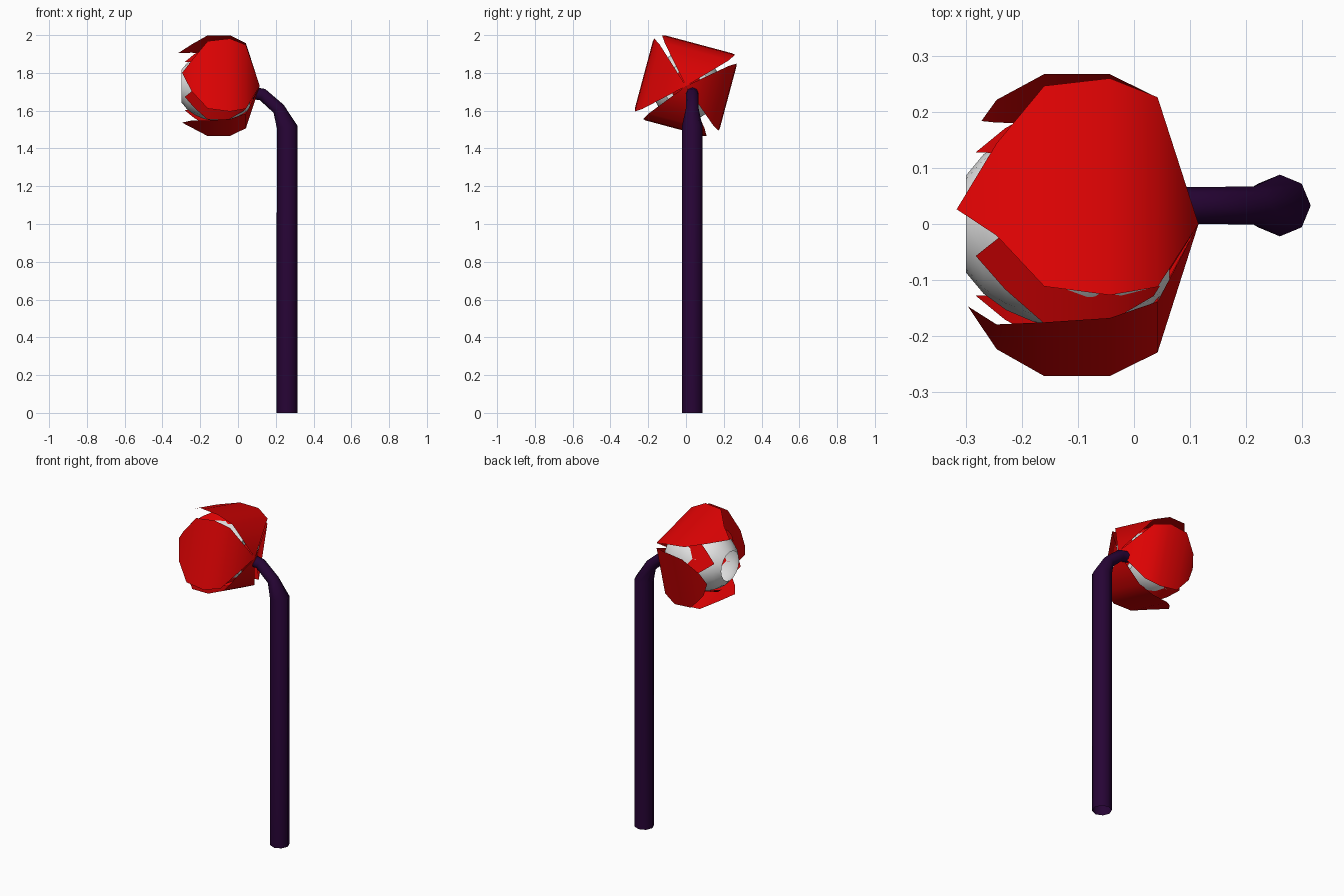
import bpy
import bmesh
import math
from mathutils import Vector

cube = bpy.data.objects.get("Cube")
if cube:
    bpy.data.objects.remove(cube, do_unlink=True)


def material(name, rgb):
    m = bpy.data.materials.new(name)
    m.use_nodes = True
    m.diffuse_color = (*rgb, 1)
    m.node_tree.nodes["Principled BSDF"].inputs["Base Color"].default_value = (*rgb, 1)
    return m


RED = material("petal red", (0.73, 0.0007, 0.001))
PURPLE = material("dark purple", (0.02, 0.0012, 0.036))
WHITE = material("bulb white", (0.8, 0.8, 0.8))
HEAD_Z = 1.73


def finish(name, bm, mat, angle):
    mesh = bpy.data.meshes.new(name)
    bm.to_mesh(mesh)
    bm.free()
    mesh.materials.append(mat)
    ob = bpy.data.objects.new(name, mesh)
    bpy.context.collection.objects.link(ob)
    bpy.ops.object.select_all(action="DESELECT")
    ob.select_set(True)
    bpy.context.view_layer.objects.active = ob
    bpy.ops.object.shade_smooth_by_angle(angle=math.radians(angle))
    return ob


def loft(bm, rings):
    """Bridge consecutive rings of equal length."""
    for a, b in zip(rings, rings[1:]):
        for i in range(len(a)):
            j = (i + 1) % len(a)
            bm.faces.new((a[i], a[j], b[j], b[i]))


def petal(name, degrees, rows, tip, width=1, shift=0):
    """Leaf pointed at both ends; rows are (x, distance, half width), tip is (x, distance, sideways)."""
    a = math.radians(degrees)
    out = Vector((0, math.cos(a), math.sin(a)))
    side = Vector((0, math.sin(a), -math.cos(a)))
    bm = bmesh.new()

    def point(x, dist, s):
        return bm.verts.new(Vector((x, 0, HEAD_Z)) + out * dist + side * s)

    strips = [[point(0.115, 0, 0)]]
    for x, dist, half in rows:
        strips.append([point(x, dist, shift + s * half * width) for s in (-1, 1)])
    strips.append([point(*tip)])
    for p, q in zip(strips, strips[1:]):
        f = bm.faces.new(p + q[::-1])
        f.normal_update()
        if f.normal.dot(out) < 0:
            f.normal_flip()
    finish(name, bm, RED, 100)


# Outer petals, each with its own width and tip
OUTER = [(0.042, 0.19, 0.175), (-0.043, 0.227, 0.2),
         (-0.16, 0.231, 0.185), (-0.245, 0.208, 0.085)]
petal("top_petal", 75, OUTER, (-0.316, 0.176, -0.02), 1, 0.008)
petal("front_petal", 165, OUTER, (-0.296, 0.16, 0.03))
petal("bottom_petal", 255, OUTER, (-0.296, 0.2, 0), 0.87)
petal("back_petal", 345, OUTER, (-0.272, 0.19, 0), 0.92)

# Inner petals in the gaps, lying close against the bulb
INNER = [(0.035, 0.125, 0.085), (-0.05, 0.168, 0.12),
         (-0.16, 0.178, 0.115), (-0.23, 0.162, 0.055)]
for k in range(4):
    petal(f"inner_petal_{k + 1}", 114 + 90 * k, INNER, (-0.282, 0.14, 0))

# Bulb: hollow rounded shell, open at the mouth
CX, LENGTH, R, SIDES = -0.105, 0.22, 0.185, 16
bm = bmesh.new()
rings = []
for k in range(9):
    t = math.radians(28 + k * 14)
    rings.append([bm.verts.new((CX - LENGTH * math.cos(t),
                                R * math.sin(t) * math.cos(math.tau * i / SIDES),
                                HEAD_Z + R * math.sin(t) * math.sin(math.tau * i / SIDES)))
                  for i in range(SIDES)])
loft(bm, rings)
bm.faces.new(rings[-1])
bmesh.ops.recalc_face_normals(bm, faces=bm.faces)
finish("bulb", bm, WHITE, 35)

# Stem: open eight-sided tube narrowing into a bent neck; (x, z, radius, tilt)
bm = bmesh.new()
rings = []
for x, z, rad, tilt in [(0.26, 0, 0.055, 0), (0.26, 1.515, 0.055, 5),
                        (0.215, 1.61, 0.034, 38), (0.13, 1.685, 0.033, 65),
                        (0.07, 1.695, 0.033, 90)]:
    c, s = math.cos(math.radians(tilt)), math.sin(math.radians(tilt))
    ring = []
    for i in range(8):
        u = rad * math.cos(math.tau * i / 8)
        v = rad * math.sin(math.tau * i / 8)
        ring.append(bm.verts.new((x + u * c, 0.033 + v, z + u * s)))
    rings.append(ring)
loft(bm, rings)
bmesh.ops.recalc_face_normals(bm, faces=bm.faces)
finish("stem", bm, PURPLE, 50)
